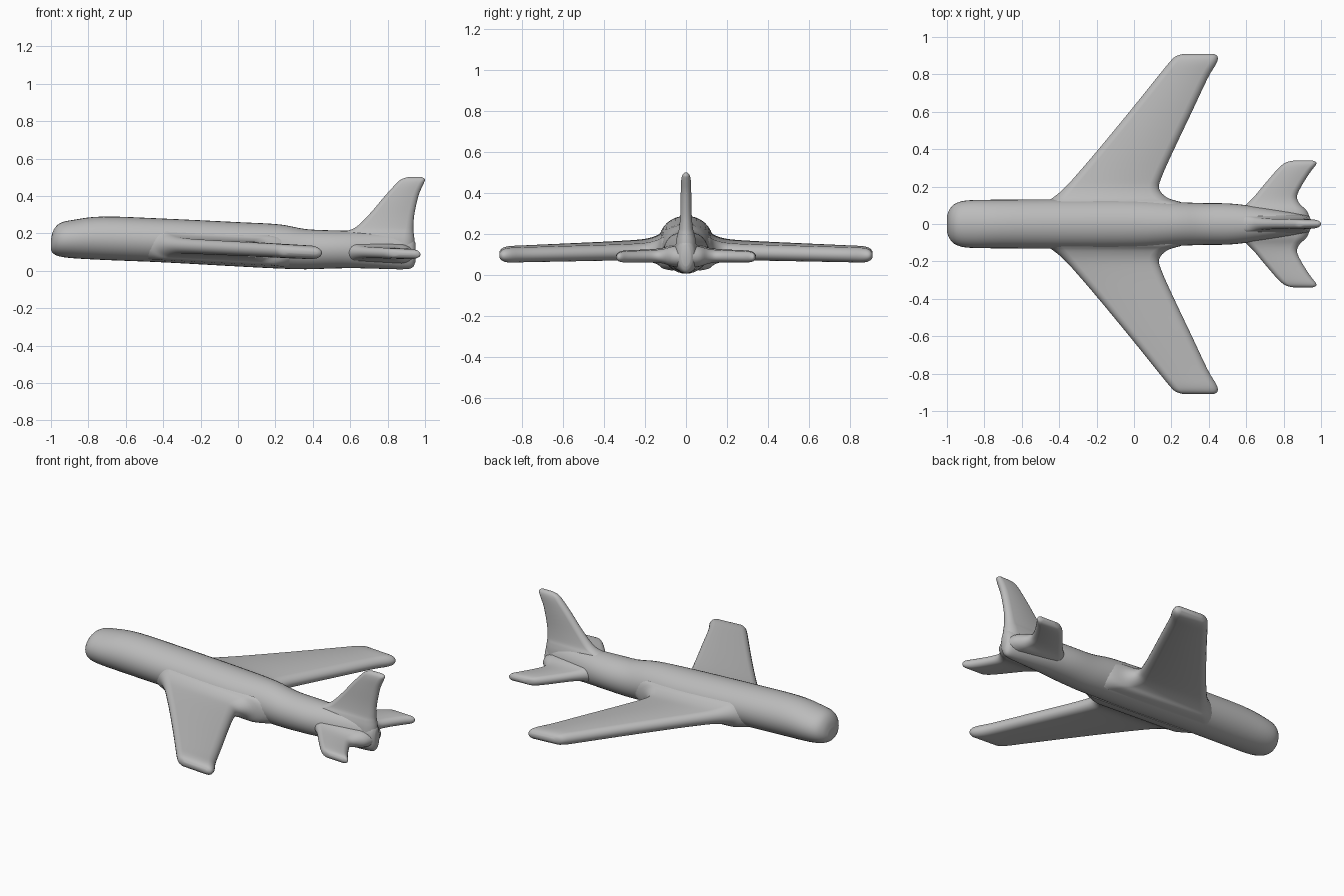
import bpy, bmesh, math
from mathutils import Vector

grey = bpy.data.materials.new("matt grey")
grey.diffuse_color = (0.5, 0.5, 0.5, 1)


def resample(stations, steps=4):
    """Smooth curve through the stations."""
    p = [Vector(s) for s in stations]
    p = [p[0]] + p + [p[-1]]
    out = []
    for a, b, c, d in zip(p, p[1:], p[2:], p[3:]):
        for i in range(steps):
            t = i / steps
            out.append(0.5 * (2 * b + (c - a) * t + (2 * a - 5 * b + 4 * c - d) * t * t
                              + (3 * b - a - 3 * c + d) * t ** 3))
    return out + [p[-1]]


def loft(name, rings, mirror=False):
    bm = bmesh.new()
    loops = [[bm.verts.new(co) for co in ring] for ring in rings]
    n = len(loops[0])
    for r, s in zip(loops, loops[1:]):
        for i in range(n):
            j = (i + 1) % n
            bm.faces.new((r[i], r[j], s[j], s[i]))
    bm.faces.new(loops[0])
    bm.faces.new(loops[-1])
    bmesh.ops.recalc_face_normals(bm, faces=bm.faces)
    me = bpy.data.meshes.new(name)
    bm.to_mesh(me)
    bm.free()
    me.materials.append(grey)
    ob = bpy.data.objects.new(name, me)
    bpy.context.collection.objects.link(ob)
    if mirror:
        ob.modifiers.new("mirror", "MIRROR").use_axis = (False, True, False)
    bpy.ops.object.select_all(action="DESELECT")
    ob.select_set(True)
    bpy.context.view_layer.objects.active = ob
    bpy.ops.object.shade_smooth_by_angle(angle=math.radians(50))
    return ob


def slab(lead, trail, half, n=20):
    """Flat section with rounded edges, as (chord, thickness) pairs."""
    mid, a = (lead + trail) / 2, (trail - lead) / 2
    r = min(1.4 * half, a)
    pts = []
    for i in range(n):
        t = 2 * math.pi * (i + 0.5) / n
        c = math.cos(t)
        pts.append((mid + r * c / math.cos(math.pi / n) * 0.99 + math.copysign(a - r, c),
                    half * math.sin(t)))
    return pts


# Fuselage: x, half width, bottom, top
body = resample([
    (-1.0, 0.045, 0.11, 0.17), (-0.985, 0.08, 0.09, 0.22), (-0.95, 0.112, 0.076, 0.255),
    (-0.88, 0.127, 0.067, 0.272), (-0.72, 0.13, 0.058, 0.29), (-0.4, 0.132, 0.045, 0.279),
    (0.0, 0.132, 0.023, 0.26), (0.22, 0.118, 0.012, 0.248), (0.36, 0.112, 0.008, 0.223),
    (0.5, 0.11, 0.012, 0.216), (0.62, 0.098, 0.014, 0.213), (0.78, 0.075, 0.01, 0.205),
    (0.88, 0.058, 0.008, 0.195), (0.93, 0.042, 0.015, 0.18), (0.948, 0.022, 0.045, 0.15)])
rings = []
for x, w, lo, hi in body:
    rings.append([(x, w * math.cos(k * math.pi / 16),
                   (lo + hi) / 2 + (hi - lo) / 2 * math.sin(k * math.pi / 16))
                  for k in range(32)])
loft("fuselage", rings)

# Wings: y, leading x, trailing x, half thickness (flared at the root)
wing = resample([
    (0.06, -0.56, 0.34, 0.085), (0.11, -0.49, 0.27, 0.078), (0.14, -0.435, 0.18, 0.06),
    (0.19, -0.375, 0.135, 0.046), (0.26, -0.31, 0.152, 0.041), (0.4, -0.19, 0.215, 0.039),
    (0.6, -0.025, 0.31, 0.038), (0.78, 0.12, 0.395, 0.037), (0.86, 0.185, 0.442, 0.036),
    (0.895, 0.22, 0.447, 0.027), (0.91, 0.265, 0.425, 0.01)])
loft("wings", [[(x, y, 0.118 - 0.05 * x + t) for x, t in slab(a, b, h)]
               for y, a, b, h in wing], mirror=True)

# Tailplane, same layout
tail = resample([
    (0.02, 0.5, 0.945, 0.055), (0.07, 0.56, 0.925, 0.048), (0.11, 0.605, 0.885, 0.036),
    (0.15, 0.645, 0.872, 0.031), (0.21, 0.695, 0.9, 0.029), (0.28, 0.755, 0.945, 0.028),
    (0.315, 0.79, 0.972, 0.025), (0.332, 0.82, 0.973, 0.018), (0.34, 0.86, 0.95, 0.006)])
loft("tailplane", [[(x, y, 0.122 - 0.035 * x + t) for x, t in slab(a, b, h)]
                   for y, a, b, h in tail], mirror=True)

# Fin: z, leading x, trailing x, half thickness
fin = resample([
    (0.08, 0.4, 0.948, 0.055), (0.16, 0.46, 0.945, 0.05), (0.2, 0.54, 0.94, 0.042),
    (0.23, 0.625, 0.938, 0.034), (0.3, 0.7, 0.943, 0.028), (0.4, 0.785, 0.965, 0.026),
    (0.46, 0.84, 0.99, 0.024), (0.487, 0.87, 1.0, 0.018), (0.5, 0.905, 0.985, 0.007)])
loft("fin", [[(x, t, z) for x, t in slab(a, b, h)] for z, a, b, h in fin])
